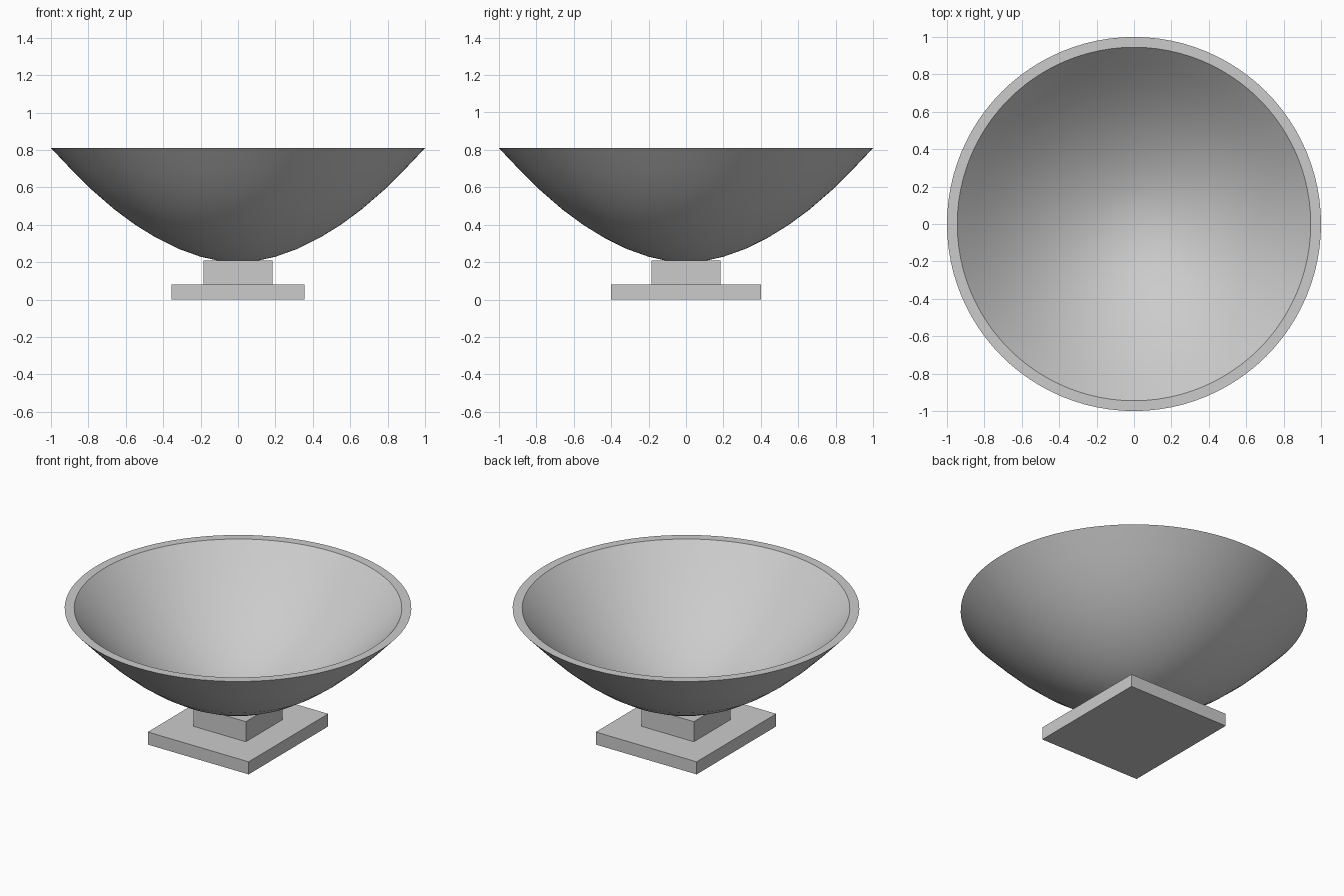
import bpy, bmesh, math
from mathutils import Matrix

cube = bpy.data.objects.get("Cube")
if cube:
    bpy.data.objects.remove(cube, do_unlink=True)

grey = bpy.data.materials.new("light_grey")
grey.use_nodes = True
colour = (0.6, 0.6, 0.6, 1)
grey.diffuse_color = colour
grey.node_tree.nodes["Principled BSDF"].inputs["Base Color"].default_value = colour


def add_object(name, bm):
    mesh = bpy.data.meshes.new(name)
    bmesh.ops.recalc_face_normals(bm, faces=bm.faces)
    bm.to_mesh(mesh)
    bm.free()
    mesh.materials.append(grey)
    obj = bpy.data.objects.new(name, mesh)
    bpy.context.collection.objects.link(obj)
    return obj


def add_box(name, size_x, size_y, bottom, top):
    bm = bmesh.new()
    bmesh.ops.create_cube(bm, size=1)
    bm.transform(Matrix.Translation((0, 0, (bottom + top) / 2))
                 @ Matrix.Diagonal((size_x, size_y, top - bottom, 1)))
    return add_object(name, bm)


# Square foot: wide slab and short neck
add_box("base_slab", 0.71, 0.8, 0, 0.08)
add_box("neck_block", 0.37, 0.37, 0.08, 0.208)

# Bowl: outer wall, flat rim, then the inner wall back to the axis
outer = [(0, 0.203), (0.1, 0.207), (0.2, 0.229), (0.32, 0.272), (0.44, 0.332),
         (0.55, 0.4), (0.66, 0.481), (0.78, 0.585), (0.89, 0.694), (1, 0.81)]
inner = [(r * 0.945, 0.81 - (0.81 - z) * 0.94) for r, z in reversed(outer)]

bm = bmesh.new()
verts = [bm.verts.new((r, 0, z)) for r, z in outer + inner]
edges = [bm.edges.new(pair) for pair in zip(verts, verts[1:])]
bmesh.ops.spin(bm, geom=verts + edges, cent=(0, 0, 0), axis=(0, 0, 1),
               angle=math.tau, steps=96, use_merge=True)
bmesh.ops.remove_doubles(bm, verts=bm.verts, dist=0.0005)
bowl = add_object("bowl", bm)

bpy.ops.object.select_all(action="DESELECT")
bowl.select_set(True)
bpy.context.view_layer.objects.active = bowl
bpy.ops.object.shade_smooth_by_angle(angle=math.radians(30))
